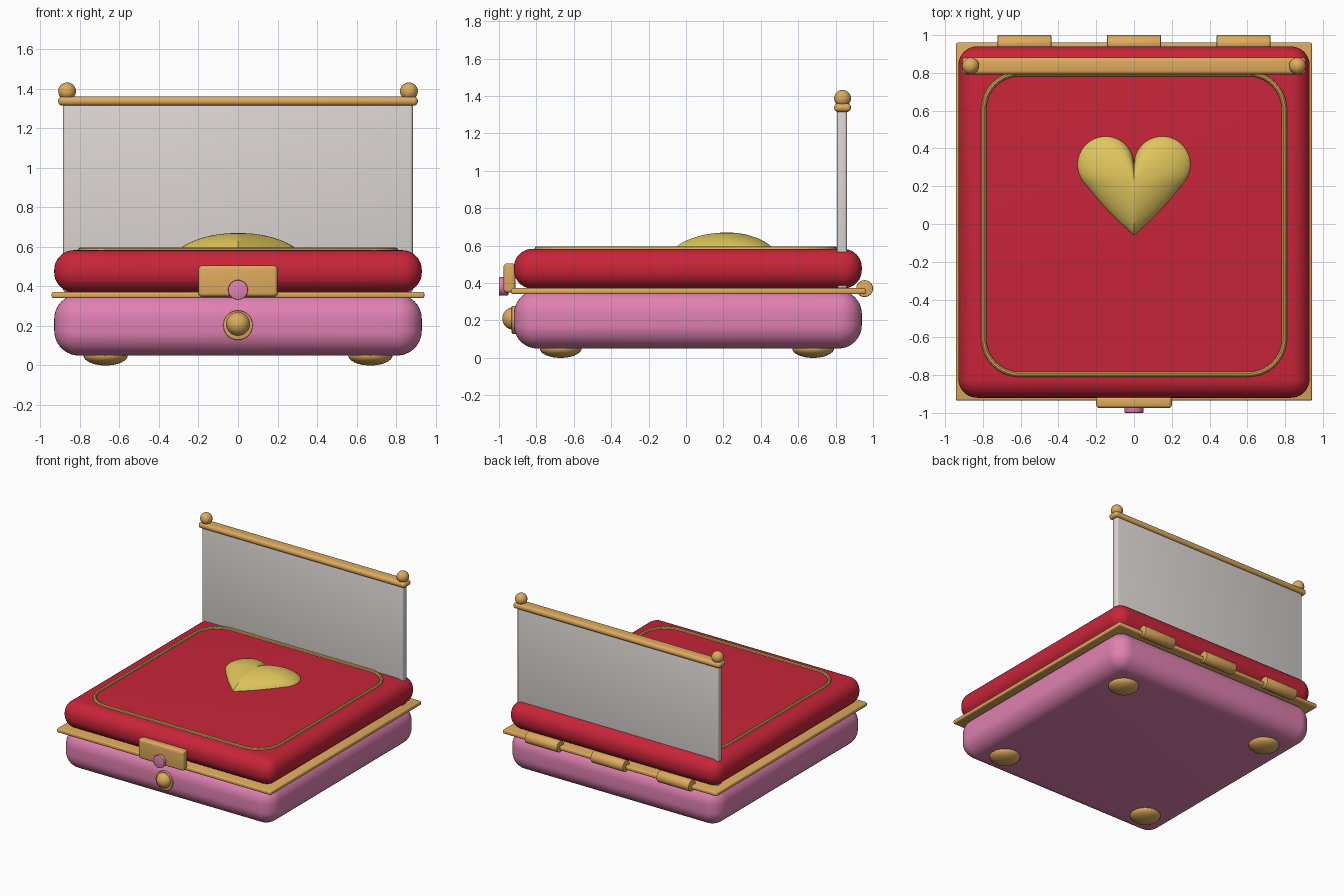
import bpy, bmesh, math
from mathutils import Matrix, Vector

if "Cube" in bpy.data.objects:
    bpy.data.objects.remove(bpy.data.objects["Cube"], do_unlink=True)


def material(name, rgb):
    m = bpy.data.materials.new(name)
    m.use_nodes = True
    linear = [((c / 255 + 0.055) / 1.055) ** 2.4 for c in rgb] + [1]
    m.diffuse_color = linear
    m.node_tree.nodes["Principled BSDF"].inputs["Base Color"].default_value = linear
    return m


RED = material("crimson", (200, 37, 57))
PINK = material("rose pink", (224, 129, 177))
GOLD = material("warm gold", (222, 171, 94))
YELLOW = material("yellow gold", (224, 198, 92))
GREY = material("pale grey", (220, 214, 211))


def finish(bm, name, mat):
    """Turn a bmesh into a smooth-shaded, coloured object."""
    bmesh.ops.recalc_face_normals(bm, faces=bm.faces)
    mesh = bpy.data.meshes.new(name)
    bm.to_mesh(mesh)
    bm.free()
    mesh.materials.append(mat)
    ob = bpy.data.objects.new(name, mesh)
    bpy.context.collection.objects.link(ob)
    bpy.ops.object.select_all(action='DESELECT')
    ob.select_set(True)
    bpy.context.view_layer.objects.active = ob
    bpy.ops.object.shade_smooth_by_angle(angle=math.radians(35))
    return ob


def rounded_box(name, mat, low, high, radius, segments=4):
    low, high = Vector(low), Vector(high)
    bm = bmesh.new()
    bmesh.ops.create_cube(bm, size=1)
    bmesh.ops.scale(bm, vec=high - low, verts=bm.verts)
    bmesh.ops.translate(bm, vec=(low + high) / 2, verts=bm.verts)
    bmesh.ops.bevel(bm, geom=bm.edges[:], offset=radius, segments=segments,
                    profile=0.5, affect='EDGES')
    return finish(bm, name, mat)


def ball(name, mat, centre, radius, squash=1):
    bm = bmesh.new()
    bmesh.ops.create_uvsphere(bm, u_segments=32, v_segments=16, radius=radius)
    bmesh.ops.scale(bm, vec=(1, 1, squash), verts=bm.verts)
    bmesh.ops.translate(bm, vec=centre, verts=bm.verts)
    return finish(bm, name, mat)


def cylinder(name, mat, centre, radius, depth, axis, bevel=0.005):
    bm = bmesh.new()
    bmesh.ops.create_cone(bm, cap_ends=True, segments=32, radius1=radius,
                          radius2=radius, depth=depth)
    rims = [e for e in bm.edges if abs(e.verts[0].co.z - e.verts[1].co.z) < 1e-4]
    bmesh.ops.bevel(bm, geom=rims, offset=bevel, segments=2, profile=0.5, affect='EDGES')
    turn = Vector((0, 0, 1)).rotation_difference(Vector(axis)).to_matrix().to_4x4()
    bm.transform(Matrix.Translation(centre) @ turn)
    return finish(bm, name, mat)


# Case body, rim and padded lid
rounded_box("case_base", PINK, (-0.93, -0.92, 0.05), (0.93, 0.94, 0.36), 0.125, 10)
rounded_box("case_rim", GOLD, (-0.943, -0.935, 0.34), (0.943, 0.96, 0.372), 0.01, 3)
rounded_box("case_lid", RED, (-0.93, -0.92, 0.37), (0.93, 0.94, 0.583), 0.1, 10)

# Upright back panel with rail and finials
rounded_box("back_panel", GREY, (-0.885, 0.807, 0.37), (0.885, 0.862, 1.33), 0.015, 3)
rounded_box("back_rail", GOLD, (-0.91, 0.792, 1.315), (0.91, 0.882, 1.36), 0.02, 4)
for side, x in (("right", -0.865), ("left", 0.865)):
    ball(side + "_finial", GOLD, (x, 0.837, 1.387), 0.045)

# Hinges along the back
for name, x in (("right", -0.58), ("middle", 0), ("left", 0.58)):
    cylinder(name + "_hinge", GOLD, (x, 0.955, 0.37), 0.045, 0.285, (1, 0, 0))

# Feet
for x in (-0.67, 0.67):
    for y in (-0.67, 0.68):
        label = ("front_" if y < 0 else "back_") + ("left" if x > 0 else "right")
        ball(label + "_foot", GOLD, (x, y, 0.05), 0.112, 0.45)

# Clasp, button and knob on the front
rounded_box("clasp_plate", GOLD, (-0.2, -0.975, 0.348), (0.2, -0.912, 0.505), 0.018)
cylinder("clasp_button", PINK, (0, -0.975, 0.382), 0.05, 0.05, (0, 1, 0))
cylinder("knob_disc", GOLD, (0, -0.917, 0.203), 0.075, 0.03, (0, 1, 0))
ball("front_knob", GOLD, (0, -0.922, 0.21), 0.06)


# Rounded trim loop on the lid: a tube swept round the path
def lid_trim(half, corner, tube, z, steps=10, sides=10):
    bm = bmesh.new()
    rings = []
    for quarter in range(4):
        middle = math.radians(45 + 90 * quarter)
        cx = math.copysign(half - corner, math.cos(middle))
        cy = math.copysign(half - corner, math.sin(middle))
        for i in range(steps + 1):
            a = math.pi / 2 * (quarter + i / steps)
            ring = []
            for j in range(sides):
                b = math.tau * j / sides
                r = corner + tube * math.cos(b)
                ring.append(bm.verts.new((cx + r * math.cos(a), cy + r * math.sin(a),
                                          z + tube * math.sin(b))))
            rings.append(ring)
    for k, ring in enumerate(rings):
        after = rings[(k + 1) % len(rings)]
        for j in range(sides):
            n = (j + 1) % sides
            bm.faces.new((ring[j], after[j], after[n], ring[n]))
    return finish(bm, "lid_trim", GOLD)


lid_trim(0.796, 0.19, 0.014, 0.583)


# Domed heart: outline of two arcs and sides, shrunk in rings toward the crown
def heart(name, mat, lobe, lobe_y, tip_y, z, height, rings=14):
    reach = math.hypot(lobe, lobe_y - tip_y)
    end = math.atan2(tip_y - lobe_y, -lobe) + math.acos(lobe / reach)
    half = []
    for i in range(25):
        a = math.pi + (end - math.pi) * i / 24
        half.append(Vector((lobe + lobe * math.cos(a), lobe_y + lobe * math.sin(a))))
    start, tip = half[-1], Vector((0, tip_y))
    out = Vector((math.cos(end), math.sin(end)))
    for i in range(1, 11):
        bulge = 0.01 * math.sin(math.pi * i / 10)
        half.append(start.lerp(tip, i / 10) + out * bulge)
    outline = half + [Vector((-p.x, p.y)) for p in reversed(half[1:-1])]
    centre = Vector((0, 0.22))
    bm = bmesh.new()
    loops = []
    for k in range(rings):
        t = math.cos(math.pi / 2 * k / rings)
        lift = height * (1 - t * t) ** 0.7
        loops.append([bm.verts.new((*centre.lerp(p, t), z + lift)) for p in outline])
    crown = bm.verts.new((*centre, z + height))
    count = len(outline)
    for j in range(count):
        n = (j + 1) % count
        for inner, outer in zip(loops[1:], loops):
            bm.faces.new((outer[j], outer[n], inner[n], inner[j]))
        bm.faces.new((loops[-1][j], loops[-1][n], crown))
    bm.faces.new(loops[0])
    return finish(bm, name, mat)


heart("lid_heart", YELLOW, 0.15, 0.315, -0.06, 0.58, 0.09)
